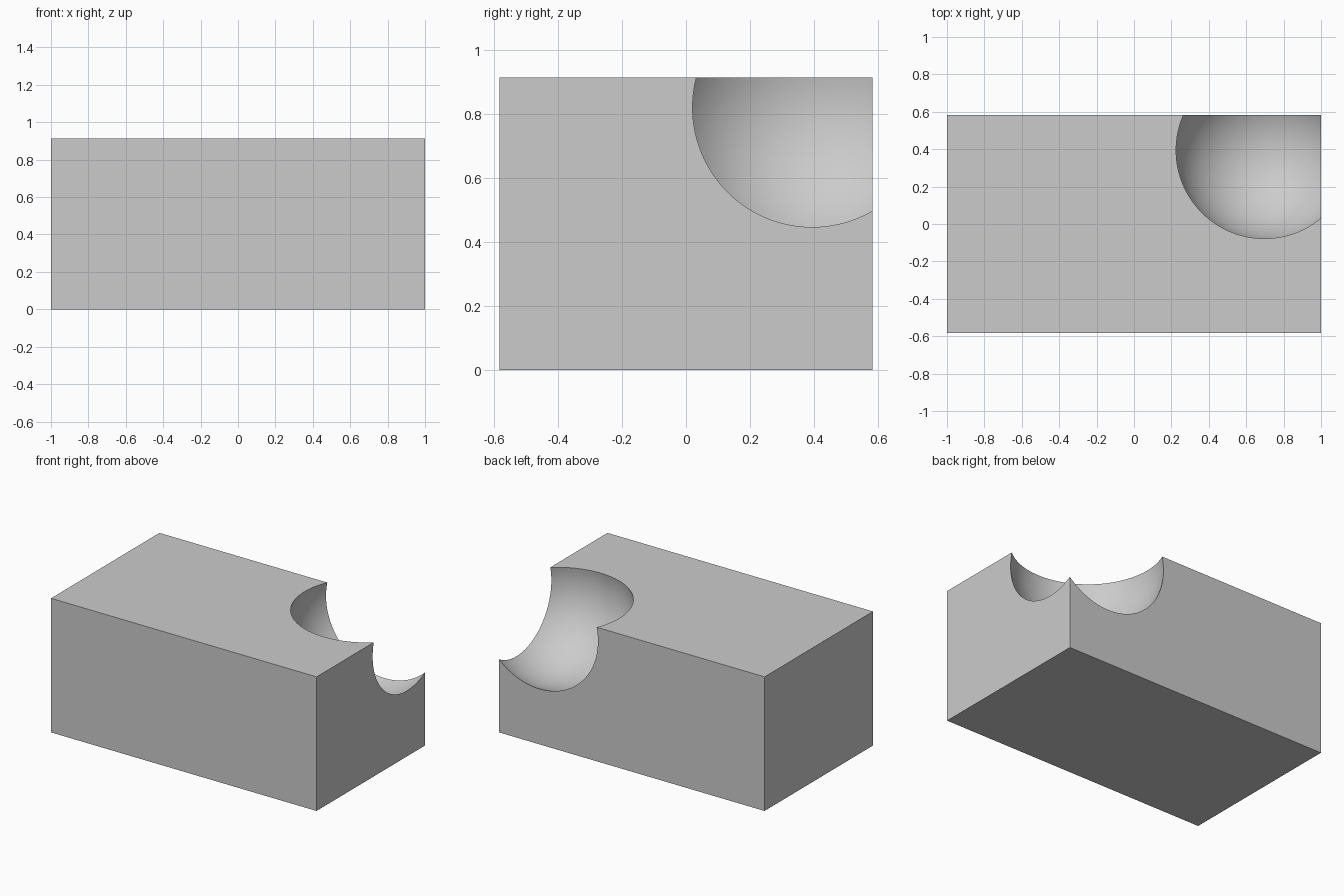
import bpy, math

if "Cube" in bpy.data.objects:
    bpy.data.objects.remove(bpy.data.objects["Cube"])

HEIGHT = 0.913

grey = bpy.data.materials.new("light_grey")
grey.diffuse_color = (0.6, 0.6, 0.6, 1)
grey.use_nodes = True
grey.node_tree.nodes["Principled BSDF"].inputs["Base Color"].default_value = grey.diffuse_color

# Spherical cutter for the scooped corner
bpy.ops.mesh.primitive_uv_sphere_add(segments=128, ring_count=64, radius=0.481,
                                     location=(0.697, 0.394, 0.82))
cutter = bpy.context.object
cutter.name = "corner_cutter"
cutter.data.materials.append(grey)
bpy.ops.object.shade_smooth()

# Rectangular block
bpy.ops.mesh.primitive_cube_add(size=1, location=(0, 0, HEIGHT / 2))
block = bpy.context.object
block.name = "block"
block.scale = (2, 1.166, HEIGHT)
bpy.ops.object.transform_apply(location=True, rotation=False, scale=True)
block.data.materials.append(grey)

# Scoop the top back right corner out of the block
scoop = block.modifiers.new("scoop", 'BOOLEAN')
scoop.operation = 'DIFFERENCE'
scoop.solver = 'EXACT'
scoop.object = cutter
bpy.ops.object.modifier_apply(modifier=scoop.name)
bpy.data.objects.remove(cutter, do_unlink=True)

# Smooth bowl with sharp rims
bpy.ops.object.shade_smooth_by_angle(angle=math.radians(25))
